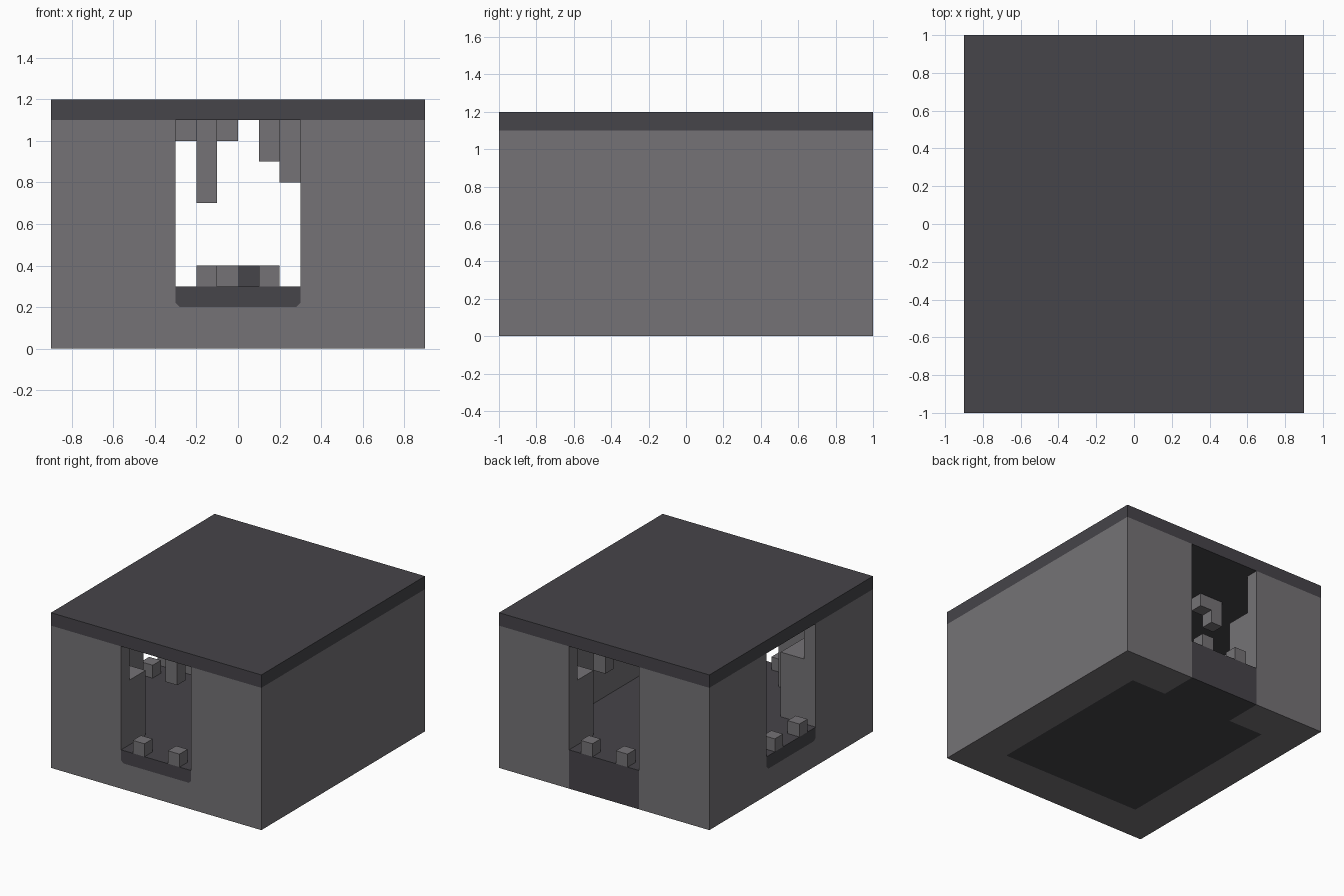
import bpy, bmesh
from math import radians
from mathutils import Matrix

cube = bpy.data.objects.get("Cube")
if cube:
    bpy.data.objects.remove(cube, do_unlink=True)


def material(name, color):
    m = bpy.data.materials.new(name)
    m.use_nodes = True
    m.diffuse_color = (*color, 1)
    bsdf = next(n for n in m.node_tree.nodes if n.type == 'BSDF_PRINCIPLED')
    bsdf.inputs["Base Color"].default_value = (*color, 1)
    bsdf.inputs["Roughness"].default_value = 0.9
    return m


STONE = material("light stone", (0.178, 0.171, 0.181))
SLATE = material("dark slate", (0.061, 0.058, 0.067))


def prism(name, profile, y0, y1, mat, turn=0):
    """Extrude an (x, z) outline from y0 to y1, then turn it about z."""
    bm = bmesh.new()
    face = bm.faces.new([bm.verts.new((x, y0, z)) for x, z in profile])
    moved = bmesh.ops.extrude_face_region(bm, geom=[face])["geom"]
    bmesh.ops.translate(bm, vec=(0, y1 - y0, 0),
                        verts=[v for v in moved if isinstance(v, bmesh.types.BMVert)])
    bmesh.ops.rotate(bm, verts=bm.verts, matrix=Matrix.Rotation(radians(turn), 3, 'Z'))
    bmesh.ops.recalc_face_normals(bm, faces=bm.faces)
    mesh = bpy.data.meshes.new(name)
    bm.to_mesh(mesh)
    bm.free()
    mesh.materials.append(mat)
    ob = bpy.data.objects.new(name, mesh)
    bpy.context.collection.objects.link(ob)
    return ob


def box(name, x0, x1, y0, y1, z0, z1, mat, turn=0):
    return prism(name, [(x0, z0), (x1, z0), (x1, z1), (x0, z1)], y0, y1, mat, turn)


def sill_outline(top):
    """Doorway outline with small cut corners at the bottom."""
    w, c, z = 0.3, 0.02, 0.2
    return [(-w + c, z), (w - c, z), (w, z + c), (w, top), (-w, top), (-w, z + c)]


# Walls: solid block, hollowed out with a ledge and three doorways
walls = box("walls", -0.9, 0.9, -1, 1, 0, 1.1, STONE)
cutters = [
    box("room_cutter", -0.6, 0.6, -0.7, 0.7, -0.1, 1.2, STONE),
    box("ledge_cutter", -0.8, 0.8, -0.9, 0.9, 0.8, 1.3, STONE),
    prism("front_door_cutter", sill_outline(1.4), -1.1, -0.65, STONE),
    prism("side_door_cutter", sill_outline(1.4), -1.1, -0.55, STONE, -90),
    box("back_door_cutter", -0.3, 0.3, 0.65, 1.1, -0.2, 1.4, STONE),
]
bpy.context.view_layer.objects.active = walls
for cutter in cutters:
    cutter.hide_render = True
    mod = walls.modifiers.new("cut", 'BOOLEAN')
    mod.operation = 'DIFFERENCE'
    mod.solver = 'EXACT'
    mod.object = cutter
    bpy.ops.object.modifier_apply(modifier=mod.name)
    bpy.data.objects.remove(cutter, do_unlink=True)

# Roof, floor and door sills
box("roof", -0.9, 0.9, -1, 1, 1.1, 1.2, SLATE)
box("floor", -0.6, 0.6, -0.7, 0.7, 0, 0.3, SLATE)
box("back_threshold", -0.3, 0.3, 0.7, 1, 0, 0.3, SLATE)
prism("front_sill", sill_outline(0.3), -1, -0.7, SLATE)
prism("side_sill", sill_outline(0.3), -0.9, -0.6, SLATE, -90)

# Pairs of stone stubs on the outer edge of each doorway
for place, turn, reach in (("front", 0, 1), ("side", -90, 0.9), ("back", 180, 1)):
    for hand, x in (("a", -0.2), ("b", 0.1)):
        box(f"{place}_stub_{hand}", x, x + 0.1, -reach, -reach + 0.1, 0.3, 0.4, STONE, turn)

# Stone blocks hanging from the ceiling: x, y, bottom
hanging = [(-0.2, -0.6, 0.7), (0.2, 0.6, 0.8), (-0.3, 0.4, 1.0),
           (-0.4, 0.4, 0.9), (-0.1, 0, 1.0), (0.1, 0.1, 0.9)]
for i, (x, y, z) in enumerate(hanging):
    box(f"hanging_block_{i + 1}", x, x + 0.1, y, y + 0.1, z, 1.1, STONE)

# Loose blocks on the floor
box("floor_block_light", -0.1, 0, 0, 0.1, 0.3, 0.4, STONE)
box("floor_block_dark", 0, 0.1, 0, 0.1, 0.3, 0.4, SLATE)
